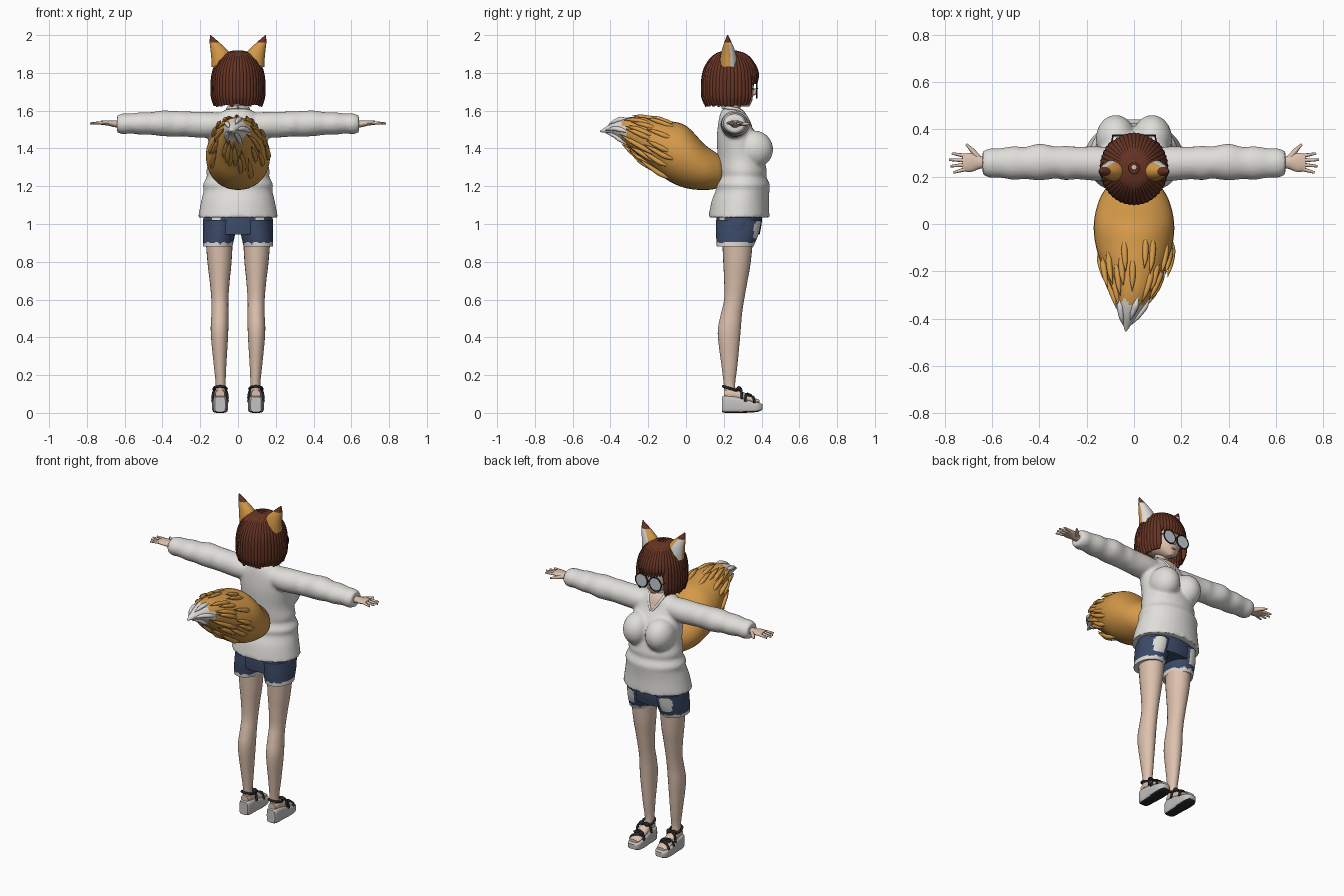
import bpy, bmesh, math, random
from mathutils import Vector

random.seed(4)
cube = bpy.data.objects.get("Cube")
if cube:
    bpy.data.objects.remove(cube)


def material(name, *rgb):
    m = bpy.data.materials.new(name)
    m.use_nodes = True
    m.diffuse_color = (*rgb, 1)
    m.node_tree.nodes["Principled BSDF"].inputs["Base Color"].default_value = (*rgb, 1)
    return m


SKIN = material("skin", .72, .53, .42)
HAIR = material("auburn hair", .13, .033, .017)
FUR = material("orange fur", .66, .32, .065)
KNIT = material("white knit", .74, .73, .70)
PALE = material("pale fur and fray", .72, .70, .67)
DENIM = material("navy denim", .045, .07, .14)
BLACK = material("black leather", .02, .02, .02)
SOLE = material("grey platform", .55, .54, .53)
LENS = material("lens grey", .58, .62, .66)
LIPS = material("lip pink", .5, .2, .17)


def smooth_rings(rings, k):
    """Catmull-Rom interpolation between cross-sections."""
    out = []
    for i in range(len(rings) - 1):
        a, b, c, d = (rings[max(0, min(len(rings) - 1, i + j))] for j in (-1, 0, 1, 2))
        for t in (j / k for j in range(k)):
            out.append([q + .5 * t * (r - p + t * (2*p - 5*q + 4*r - s + t * (3*(q - r) + s - p)))
                        for p, q, r, s in zip(a, b, c, d)])
    return out + [list(rings[-1])]


def loft(bm, rings, axis="z", side=1, n=24, power=1, k=4):
    """Rings are (position on axis, centre u, centre v, radius u, radius v)."""
    loops = []
    for w, cu, cv, ru, rv in smooth_rings(rings, k):
        loop = []
        for i in range(n):
            c, s = math.cos(math.tau * i / n), math.sin(math.tau * i / n)
            u = cu + ru * math.copysign(abs(c) ** power, c)
            v = cv + rv * math.copysign(abs(s) ** power, s)
            x, y, z = {"x": (w, u, v), "y": (u, w, v), "z": (u, v, w)}[axis]
            loop.append(bm.verts.new((x * side, y, z)))
        loops.append(loop)
    for a, b in zip(loops, loops[1:]):
        for i in range(n):
            bm.faces.new((a[i], a[i - 1], b[i - 1], b[i]))
    bm.faces.new(loops[0])
    bm.faces.new(loops[-1])


def ball(bm, centre, radii):
    verts = bmesh.ops.create_uvsphere(bm, u_segments=20, v_segments=12, radius=1)["verts"]
    for v in verts:
        v.co = Vector(centre) + v.co * Vector(radii)


def paint(obj, rule, angle=50):
    """Smooth shading with sharp edges; rule(centre, normal) gives the slot."""
    for p in obj.data.polygons:
        p.use_smooth = True
        if rule:
            p.material_index = int(rule(p.center, p.normal))
    obj.data.set_sharp_from_angle(angle=math.radians(angle))


def make(name, bm, mats, rule=None):
    bmesh.ops.recalc_face_normals(bm, faces=bm.faces)
    me = bpy.data.meshes.new(name)
    bm.to_mesh(me)
    bm.free()
    obj = bpy.data.objects.new(name, me)
    bpy.context.collection.objects.link(obj)
    for m in mats:
        me.materials.append(m)
    paint(obj, rule)
    return obj


def bake(obj):
    bpy.context.view_layer.update()
    dg = bpy.context.evaluated_depsgraph_get()
    me = bpy.data.meshes.new_from_object(obj.evaluated_get(dg))
    obj.modifiers.clear()
    obj.data = me


def tubes(name, paths, mat, closed=False):
    """Tapered round tubes through (x, y, z, radius) points."""
    cu = bpy.data.curves.new(name, "CURVE")
    cu.dimensions, cu.bevel_depth, cu.bevel_resolution = "3D", 1, 2
    cu.resolution_u, cu.use_fill_caps = 4, True
    for path in paths:
        sp = cu.splines.new("BEZIER")
        sp.bezier_points.add(len(path) - 1)
        sp.use_cyclic_u = closed
        for bp, (x, y, z, r) in zip(sp.bezier_points, path):
            bp.co, bp.radius = (x, y, z), r
            bp.handle_left_type = bp.handle_right_type = "AUTO"
    temp = bpy.data.objects.new(name + "_path", cu)
    bpy.context.collection.objects.link(temp)
    bpy.context.view_layer.update()
    me = bpy.data.meshes.new_from_object(temp.evaluated_get(bpy.context.evaluated_depsgraph_get()))
    bpy.data.objects.remove(temp)
    obj = bpy.data.objects.new(name, me)
    bpy.context.collection.objects.link(obj)
    me.materials.clear()
    me.materials.append(mat)
    paint(obj, None)
    return obj


# Sweater: torso, bust and sleeves fused into one knit surface
bm = bmesh.new()
loft(bm, [(1.035, 0, .28, .212, .162), (1.12, 0, .287, .195, .152), (1.18, 0, .3, .182, .142),
          (1.21, 0, .3, .186, .143), (1.25, 0, .3, .165, .126), (1.28, 0, .3, .168, .128),
          (1.35, 0, .29, .155, .122), (1.45, 0, .275, .158, .112), (1.53, 0, .255, .15, .085),
          (1.58, 0, .25, .105, .07), (1.61, 0, .245, .058, .052)], n=40)
for s in (1, -1):
    ball(bm, (.077 * s, .36, 1.395), (.085, .102, .1))
    loft(bm, [(.04, .255, 1.53, .06, .055), (.14, .255, 1.525, .073, .068), (.24, .258, 1.527, .069, .068),
              (.29, .258, 1.53, .073, .066), (.33, .26, 1.53, .068, .068), (.4, .262, 1.533, .078, .068),
              (.46, .258, 1.532, .068, .06), (.51, .258, 1.532, .071, .06), (.57, .258, 1.532, .062, .053),
              (.61, .258, 1.53, .062, .055), (.64, .258, 1.53, .05, .045)], "x", s)
sweater = make("sweater", bm, [KNIT, SKIN])
remesh = sweater.modifiers.new("fuse", "REMESH")
remesh.mode, remesh.voxel_size = "VOXEL", .009
relax = sweater.modifiers.new("relax", "SMOOTH")
relax.iterations = 5
bake(sweater)
paint(sweater, lambda c, n: c.y > .28 and c.z > 1.515 and abs(c.x) < .5 * (c.z - 1.505))
tubes("collar", [[(s * .004, .345, 1.515, .006), (s * .03, .325, 1.555, .008), (s * .05, .285, 1.6, .009),
                  (s * .045, .22, 1.615, .009), (0, .195, 1.618, .009)] for s in (1, -1)], KNIT)

# Hands
for s, side in ((1, "left"), (-1, "right")):
    bm = bmesh.new()
    loft(bm, [(.61, .258, 1.53, .024, .022), (.65, .26, 1.53, .026, .018), (.69, .26, 1.535, .04, .014),
              (.725, .26, 1.536, .036, .011)], "x", s, 16)
    make(side + "_palm", bm, [SKIN])
    fingers = [[(s * .715, .26 + i * .019, 1.536, .009), (s * (.785 - .012 * abs(i - .3)), .258 + i * .027, 1.533, .005)]
               for i in (-1.5, -.5, .5, 1.5)]
    fingers.append([(s * .655, .275, 1.53, .013), (s * .685, .312, 1.53, .01), (s * .71, .338, 1.53, .005)])
    tubes(side + "_fingers", fingers, SKIN)

# Shorts with fringed hems, worn patches and rear pocket frays
bm = bmesh.new()
loft(bm, [(.945, 0, .275, .183, .115), (1, 0, .28, .186, .12), (1.06, 0, .285, .18, .12)], n=96, k=9)
for s in (1, -1):
    loft(bm, [(.88, .108, .26, .078, .097), (.95, .1, .272, .085, .113), (1.02, .095, .28, .085, .12)],
         "z", s, 64, k=12)


def worn(c, n):
    patch = c.y > .3 and ((abs(c.x) - .122) / .034) ** 4 + ((c.z - .97) / .046) ** 4 < 1
    pocket = c.y < .25 and abs(abs(c.x) - .115) < .022 and c.z > 1.02
    return patch or pocket or c.z < .9 + .005 * math.sin(c.x * 150)


make("shorts", bm, [DENIM, PALE], worn)

# Legs and wedge sandals
for s, side in ((1, "left"), (-1, "right")):
    bm = bmesh.new()
    loft(bm, [(.09, .095, .235, .029, .034), (.15, .092, .23, .026, .03), (.25, .095, .23, .033, .042),
              (.42, .098, .228, .046, .06), (.52, .096, .24, .045, .056), (.6, .096, .255, .045, .053),
              (.7, .097, .264, .053, .062), (.8, .098, .27, .064, .073), (.98, .1, .275, .076, .086)], "z", s)
    make(side + "_leg", bm, [SKIN])
    bm = bmesh.new()
    loft(bm, [(.2, .095, .1, .024, .022), (.25, .095, .1, .031, .034), (.31, .095, .082, .034, .024),
              (.36, .095, .066, .036, .014), (.388, .095, .06, .028, .009)], "y", s)
    make(side + "_foot", bm, [SKIN])
    bm = bmesh.new()
    loft(bm, [(.19, .095, .045, .028, .04), (.21, .095, .045, .036, .045), (.27, .095, .043, .039, .043),
              (.33, .095, .034, .042, .033), (.38, .095, .031, .04, .025), (.404, .095, .032, .024, .015)],
         "y", s, 32, .45)
    make(side + "_wedge", bm, [SOLE, BLACK], lambda c, n: n.z < -.6)
    straps = [[(s * (.095 + dx), y + slant * dx, z, .007) for dx, z in
               ((-.041, low), (-.027, top - .008), (0, top), (.027, top - .008), (.041, low))]
              for y, slant, low, top in ((.35, .3, .055, .086), (.325, -.3, .06, .1), (.28, .4, .075, .132))]
    straps.append([(s * (.095 + .034 * math.cos(a)), .237 + .04 * math.sin(a), .128 - .012 * math.sin(a), .007)
                   for a in (math.pi * i / 6 for i in range(13))])
    tubes(side + "_straps", straps, BLACK)
    bm = bmesh.new()
    for dx in (-.017, .017):
        ball(bm, (s * (.095 + dx), .28, .128), (.017, .011, .014))
        ball(bm, (s * (.095 + dx), .335, .094), (.017, .014, .008))
    make(side + "_bows", bm, [BLACK])

# Neck, head, nose and lips
bm = bmesh.new()
loft(bm, [(1.53, 0, .25, .06, .055), (1.6, 0, .245, .044, .043), (1.7, 0, .25, .042, .045)])
make("neck", bm, [SKIN])
bm = bmesh.new()
loft(bm, [(1.622, 0, .31, .018, .025), (1.64, 0, .295, .045, .05), (1.67, 0, .265, .08, .088),
          (1.72, 0, .25, .103, .108), (1.78, 0, .245, .11, .115), (1.85, 0, .24, .095, .105),
          (1.89, 0, .24, .05, .06)], n=32)
ball(bm, (0, .358, 1.695), (.01, .014, .014))
make("head", bm, [SKIN])
bm = bmesh.new()
ball(bm, (0, .345, 1.658), (.018, .008, .006))
make("lips", bm, [LIPS])

# Round glasses
for s, side in ((1, "left"), (-1, "right")):
    circle = [(s * .048 + .041 * math.cos(a), .374, 1.708 + .041 * math.sin(a), .004)
              for a in (math.tau * i / 12 for i in range(12))]
    tubes(side + "_rim", [circle], BLACK, True)
    bm = bmesh.new()
    loft(bm, [(.371, s * .048, 1.708, .04, .04), (.376, s * .048, 1.708, .04, .04)], "y")
    make(side + "_lens", bm, [LENS])
tubes("glasses_bridge", [[(-.009, .374, 1.713, .004), (0, .378, 1.718, .004), (.009, .374, 1.713, .004)]], BLACK)
tubes("glasses_arms", [[(s * .089, .373, 1.715, .003), (s * .112, .26, 1.72, .003)] for s in (1, -1)], BLACK)

# Bobbed hair: a cap opened around the face, covered in locks
bm = bmesh.new()
loft(bm, [(1.64, 0, .232, .125, .138), (1.7, 0, .235, .132, .145), (1.8, 0, .235, .126, .142),
          (1.87, 0, .237, .095, .107), (1.905, 0, .238, .05, .06), (1.917, 0, .24, .01, .01)], n=40)
hole = [f for f in bm.faces if len(f.verts) > 4 or
        (f.calc_center_median().y > .31 and f.calc_center_median().z < 1.775)]
bmesh.ops.delete(bm, geom=hole, context="FACES")
make("hair_cap", bm, [HAIR])
locks = []
for i in range(46):
    a = math.tau * i / 46
    front = math.cos(a) > .7
    end = random.uniform(1.735, 1.77) if front else random.uniform(1.62, 1.635)
    lock = [(.15, 1.908, .012), (.55, 1.888, .014), (.86, 1.835, .016), (.97, 1.79, .017)]
    lock += [(1, end, .004)] if front else [(1.01, 1.72, .017), (1, 1.67, .016), (.95, end, .008)]
    locks.append([(.128 * r * math.sin(a), .236 + .139 * r * math.cos(a), z, w) for r, z, w in lock])
tubes("hair_locks", locks, HAIR)

# Fox ears: orange back, pale inside, dark tip
for s, side in ((1, "left"), (-1, "right")):
    bm = bmesh.new()
    loft(bm, [(1.83, .085, .225, .054, .045), (1.87, .086, .225, .055, .045), (1.915, .098, .224, .047, .036),
              (1.96, .124, .222, .026, .02), (2, .146, .22, .002, .002)], "z", s, 24)
    make(side + "_ear", bm, [FUR, HAIR, PALE],
         lambda c, n: 1 if c.z > 1.962 else 2 * (n.y * .85 + n.x * s * .5 > .65))

# Bushy tail with pointed tufts and a pale tip
TAIL = [(.2, 0, 1.275, .07, .07), (.17, 0, 1.28, .105, .09), (.1, 0, 1.3, .148, .12), (0, 0, 1.355, .17, .165),
        (-.1, 0, 1.39, .16, .157), (-.2, 0, 1.44, .125, .122), (-.3, -.005, 1.485, .08, .08),
        (-.38, -.02, 1.505, .04, .035), (-.455, -.035, 1.49, .003, .003)]
bm = bmesh.new()
loft(bm, TAIL, "y", n=32, k=6)
make("tail", bm, [FUR, PALE], lambda c, n: c.y < -.33 + .015 * math.sin(c.x * 130))
sections = smooth_rings(TAIL, 12)


def tuft(start, length, a, lift):
    path = []
    for t, w in ((0, .005), (.35, .014), (.7, .011), (1, .001)):
        y, cu, cv, ru, rv = min(sections, key=lambda q: abs(q[0] - start + t * length))
        grow = .92 + lift * t
        path.append((cu + ru * grow * math.cos(a), start - t * length, cv + rv * grow * math.sin(a), w))
    return path


tubes("tail_tufts", [tuft(random.uniform(-.2, -.04), random.uniform(.14, .2), i * 2.4, random.uniform(.15, .4))
                     for i in range(30)], FUR)
tubes("tail_tip_tufts", [tuft(-.31, random.uniform(.07, .12), i * 1.26, .3) for i in range(5)], PALE)
